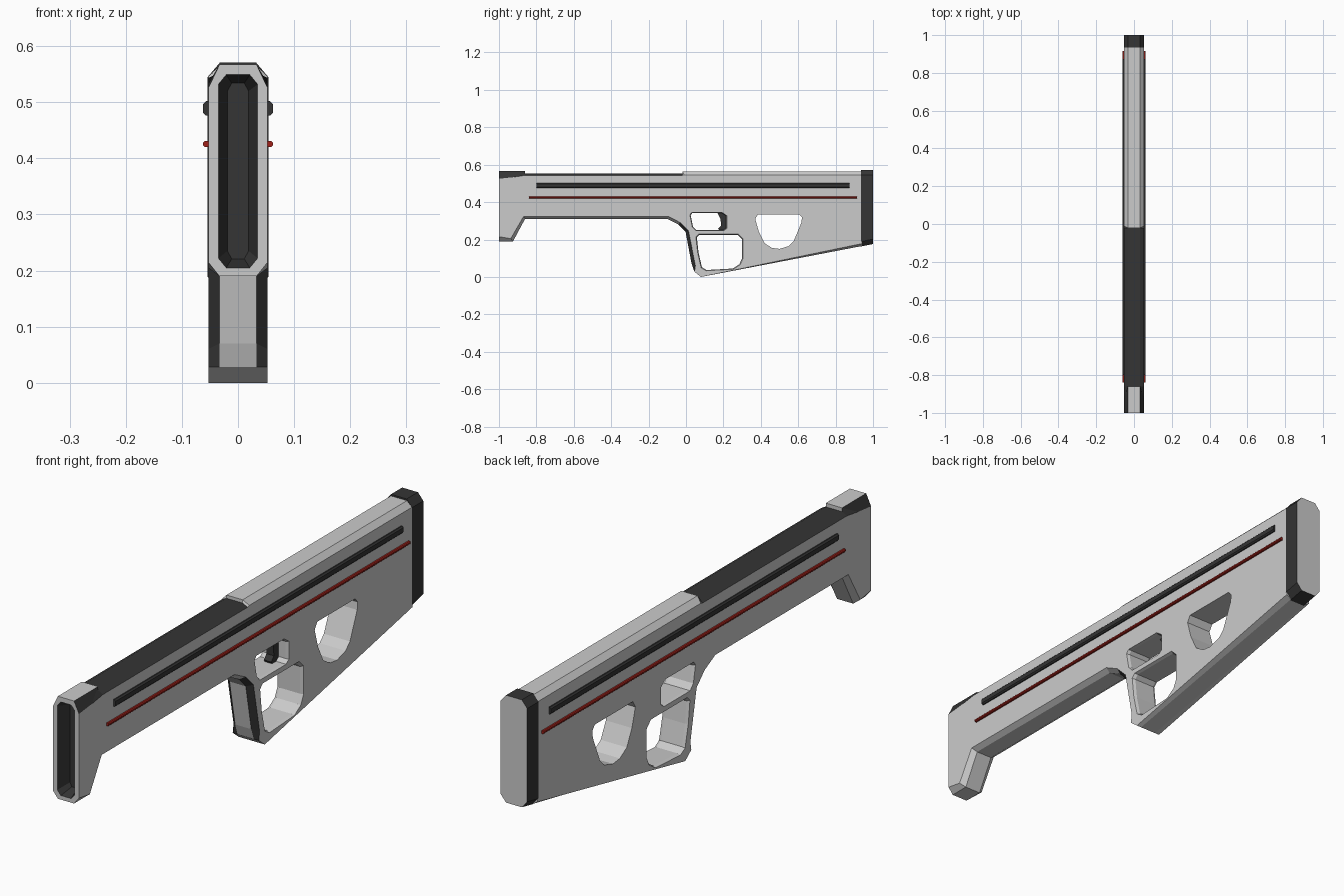
import bpy, bmesh

if "Cube" in bpy.data.objects:
    bpy.data.objects.remove(bpy.data.objects["Cube"])


def material(name, rgb):
    m = bpy.data.materials.new(name)
    m.diffuse_color = (*rgb, 1)
    m.use_nodes = True
    m.node_tree.nodes["Principled BSDF"].inputs["Base Color"].default_value = m.diffuse_color
    return m


GREY = material("grey", (0.8, 0.8, 0.8))
DARK = material("dark", (0.035, 0.035, 0.035))
RED = material("red", (0.35, 0.015, 0.01))


def loft(name, rings, mats, pick=lambda ring, seg: 0):
    """Skin equal-length rings of 3D points; pick(ring, segment) gives the slot, ring -1/-2 = caps."""
    bm = bmesh.new()
    vs = [[bm.verts.new(p) for p in r] for r in rings]
    n = len(rings[0])
    for k in range(len(vs) - 1):
        for i in range(n):
            j = (i + 1) % n
            f = bm.faces.new((vs[k][i], vs[k][j], vs[k + 1][j], vs[k + 1][i]))
            f.material_index = pick(k, i)
    for code, ring in ((-1, vs[0]), (-2, vs[-1])):
        bm.faces.new(ring).material_index = pick(code, 0)
    bmesh.ops.recalc_face_normals(bm, faces=bm.faces)
    me = bpy.data.meshes.new(name)
    bm.to_mesh(me)
    bm.free()
    ob = bpy.data.objects.new(name, me)
    bpy.context.collection.objects.link(ob)
    for m in mats:
        me.materials.append(m)
    return ob


def side_ring(x, pts, s=1.0):
    """Side-view outline (y, z) placed at x, scaled about its middle."""
    cy = (min(p[0] for p in pts) + max(p[0] for p in pts)) / 2
    cz = (min(p[1] for p in pts) + max(p[1] for p in pts)) / 2
    return [(x, cy + (y - cy) * s, cz + (z - cz) * s) for y, z in pts]


def octagon(y, w, z0, z1, cx, cz):
    """Chamfered rectangle across the width at depth y."""
    right = [(w - cx, z0), (w, z0 + cz), (w, z1 - cz), (w - cx, z1)]
    return [(x, y, z) for x, z in right] + [(-x, y, z) for x, z in reversed(right)]


# Body: (centre y, z, side y, z) for every corner of the silhouette
outline = [
    (-1, .567, -1, .525), (-.86, .567, -.925, .533), (-.86, .553, -.86, .543),
    (-.02, .553, -.02, .543), (-.02, .565, -.01, .546), (.94, .565, .94, .546),
    (.94, .165, .94, .178), (.08, 0, .08, 0), (.045, .028, .045, .028),
    (.03, .07, .05, .06), (-.002, .24, .014, .245), (-.04, .28, -.033, .292),
    (-.10, .311, -.095, .324), (-.86, .311, -.868, .324), (-.925, .19, -.937, .205),
    (-1, .19, -1, .215)]
centre = [(a, b) for a, b, _, _ in outline]
side = [(c, d) for _, _, c, d in outline]


def body_slot(ring, seg):
    if seg == 2 and ring >= 0:
        return 1                                      # dark slide top
    return int(ring in (0, 2) and seg in (0, 1, 8, 9, 10))  # dark chamfers


body = loft("body", [side_ring(-.053, side), side_ring(-.033, centre),
                     side_ring(.033, centre), side_ring(.053, side)],
            [GREY, DARK], body_slot)

# Openings through the body
trigger_hole = [(.025, .33), (.035, .343), (.19, .343), (.215, .325),
                (.215, .262), (.2, .25), (.055, .25), (.037, .27)]
grip_hole = [(.058, .21), (.072, .225), (.275, .225), (.30, .20), (.30, .10), (.285, .068),
             (.25, .045), (.11, .037), (.085, .052), (.067, .13)]
stock_hole = [(.37, .31), (.385, .335), (.605, .335), (.62, .318), (.617, .29), (.575, .19),
              (.55, .165), (.50, .15), (.46, .155), (.42, .18), (.39, .24)]
cutters = []
for name, pts, flare in (("trigger_cutter", trigger_hole, 1.08),
                         ("grip_cutter", grip_hole, 1.07),
                         ("stock_cutter", stock_hole, 1.0)):
    cutters.append(loft(name, [side_ring(-.06, pts, flare), side_ring(-.042, pts),
                               side_ring(.042, pts), side_ring(.06, pts, flare)],
                        [GREY, DARK]))

# Tapered dark recess in the muzzle
cutters.append(loft("muzzle_cutter", [octagon(-1.02, .035, .205, .549, .014, .017),
                                      octagon(-1.0, .035, .205, .549, .014, .017),
                                      octagon(-.95, .019, .221, .534, .008, .014)],
                    [GREY, DARK], lambda r, s: 1))
for c in cutters:
    c.hide_render = True
    c.display_type = 'WIRE'
    mod = body.modifiers.new(c.name, 'BOOLEAN')
    mod.operation = 'DIFFERENCE'
    mod.solver = 'EXACT'
    mod.object = c

# Butt pad: dark band with a grey rear face
loft("butt_pad", [octagon(.935, .054, .163, .571, .022, .026),
                  octagon(1.0, .054, .176, .571, .022, .026)],
     [GREY, DARK], lambda r, s: 0 if r == -2 else 1)

# Trigger
trigger = [(.165, .347), (.185, .31), (.187, .275), (.172, .258), (.178, .247), (.22, .247), (.22, .347)]
loft("trigger", [side_ring(-.015, trigger), side_ring(.015, trigger)], [DARK])

# Side rails and red stripes on both sides
for label, mat, y0, y1, z0, z1, c in (("rail", DARK, -.80, .873, .476, .502, .005),
                                      ("stripe", RED, -.84, .915, .420, .431, .003)):
    for where, sx in (("right", 1), ("left", -1)):
        prof = [(.045, z0), (.062 - c, z0), (.062, z0 + c), (.062, z1 - c), (.062 - c, z1), (.045, z1)]
        loft(f"{where}_{label}", [[(sx * x, y, z) for x, z in prof] for y in (y0, y1)], [mat])
